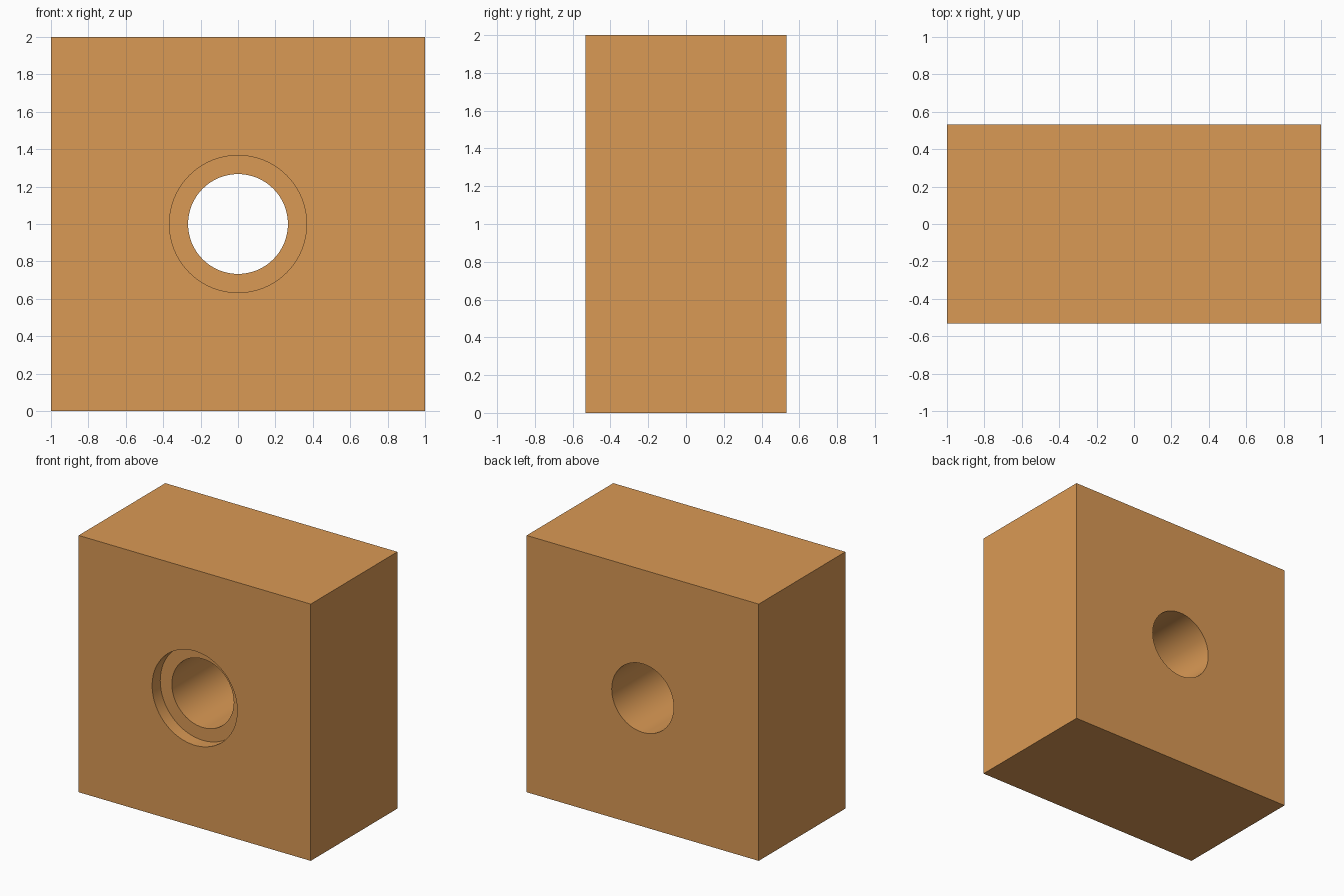
import bpy, bmesh
from math import cos, sin, tau, radians

if "Cube" in bpy.data.objects:
    bpy.data.objects.remove(bpy.data.objects["Cube"])

HALF, DEPTH = 1.0, 0.533      # half width/height and half thickness
SEAT_R, BORE_R, SEAT_DEPTH = 0.367, 0.267, 0.1
N = 64                        # multiple of 8 so the square ring hits its corners


def ring(bm, radius, y, square=False):
    """Closed loop of vertices around the bore axis, round or square."""
    verts = []
    for i in range(N):
        c, s = cos(tau * i / N), sin(tau * i / N)
        k = radius / max(abs(c), abs(s)) if square else radius
        verts.append(bm.verts.new((k * c, y, HALF + k * s)))
    return verts


# Cross-section swept round the axis: front face, recess, bore, back face, outer sides
bm = bmesh.new()
rings = [
    ring(bm, HALF, -DEPTH, True),
    ring(bm, SEAT_R, -DEPTH),
    ring(bm, SEAT_R, -DEPTH + SEAT_DEPTH),
    ring(bm, BORE_R, -DEPTH + SEAT_DEPTH),
    ring(bm, BORE_R, DEPTH),
    ring(bm, HALF, DEPTH, True),
]
for a, b in zip(rings, rings[1:] + rings[:1]):
    for i in range(N):
        j = (i + 1) % N
        bm.faces.new((a[i], a[j], b[j], b[i]))
bmesh.ops.recalc_face_normals(bm, faces=bm.faces)

mesh = bpy.data.meshes.new("bored_block")
bm.to_mesh(mesh)
bm.free()
block = bpy.data.objects.new("bored_block", mesh)
bpy.context.collection.objects.link(block)

# Copper-brown colour
mat = bpy.data.materials.new("copper_brown")
mat.diffuse_color = (0.70, 0.32, 0.09, 1)
mat.use_nodes = True
mat.node_tree.nodes["Principled BSDF"].inputs["Base Color"].default_value = mat.diffuse_color
mesh.materials.append(mat)

# Smooth bore walls, crisp edges
bpy.context.view_layer.objects.active = block
block.select_set(True)
bpy.ops.object.shade_smooth_by_angle(angle=radians(30))
